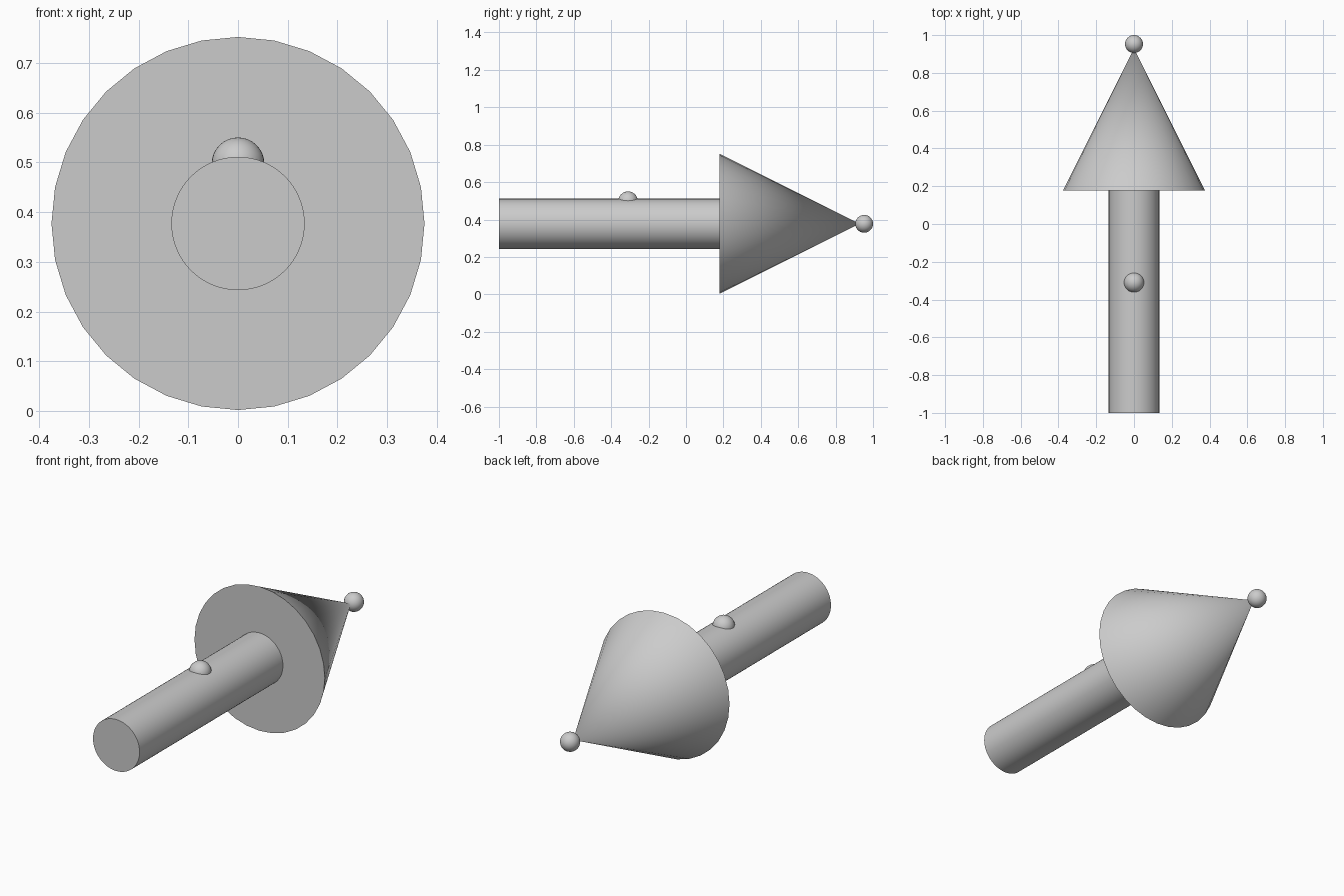
import bpy
import math

cube = bpy.data.objects.get("Cube")
if cube:
    bpy.data.objects.remove(cube, do_unlink=True)

AXIS_Z = 0.377
ALONG_Y = (-math.pi / 2, 0, 0)   # turns a primitive's +z towards +y

grey = bpy.data.materials.new("plain grey")
grey.use_nodes = True
colour = (0.6, 0.6, 0.6, 1)
grey.diffuse_color = colour
grey.node_tree.nodes["Principled BSDF"].inputs["Base Color"].default_value = colour


def finish(name):
    """Name the new part, colour it and smooth its curved surfaces."""
    part = bpy.context.object
    part.name = name
    part.data.materials.append(grey)
    bpy.ops.object.shade_smooth_by_angle(angle=math.radians(30))
    return part


def ball(name, radius, y, z):
    bpy.ops.mesh.primitive_uv_sphere_add(
        segments=32, ring_count=16, radius=radius, location=(0, y, z))
    return finish(name)


# Shaft, from the front end to the base of the head
shaft_start, head_start, head_length = -1.0, 0.178, 0.75
bpy.ops.mesh.primitive_cylinder_add(
    vertices=64, radius=0.134, depth=head_start - shaft_start,
    location=(0, (shaft_start + head_start) / 2, AXIS_Z), rotation=ALONG_Y)
finish("shaft")

# Conical head pointing to the back
bpy.ops.mesh.primitive_cone_add(
    vertices=32, radius1=0.375, radius2=0, depth=head_length,
    location=(0, head_start + head_length / 2, AXIS_Z), rotation=ALONG_Y)
finish("arrow_head")

# Ball on the tip and half-sunk button on the shaft
ball("tip_ball", 0.0475, 0.9525, AXIS_Z)
ball("shaft_button", 0.053, -0.31, 0.497)
